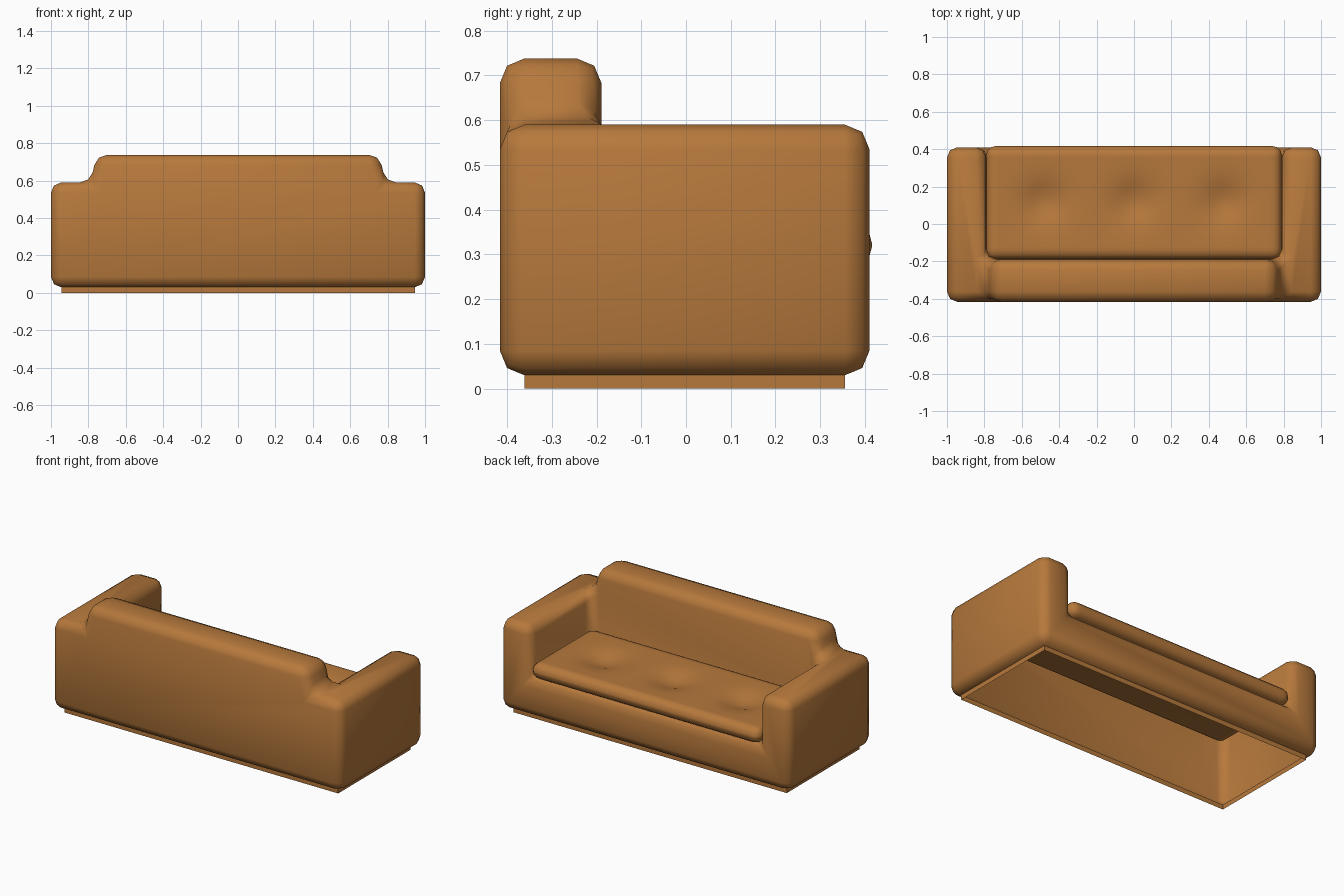
import bpy, bmesh, math

cube = bpy.data.objects.get("Cube")
if cube:
    bpy.data.objects.remove(cube)

leather = bpy.data.materials.new("tan leather")
leather.use_nodes = True
TAN = (0.47, 0.19, 0.045, 1)
leather.diffuse_color = TAN
leather.node_tree.nodes["Principled BSDF"].inputs["Base Color"].default_value = TAN


def make_object(name, bm):
    bmesh.ops.recalc_face_normals(bm, faces=bm.faces)
    mesh = bpy.data.meshes.new(name)
    bm.to_mesh(mesh)
    bm.free()
    mesh.materials.append(leather)
    ob = bpy.data.objects.new(name, mesh)
    bpy.context.collection.objects.link(ob)
    bpy.ops.object.select_all(action='DESELECT')
    ob.select_set(True)
    bpy.context.view_layer.objects.active = ob
    bpy.ops.object.shade_smooth_by_angle(angle=math.radians(50))
    return ob


def round_edges(bm, radius, segments):
    bmesh.ops.recalc_face_normals(bm, faces=bm.faces)
    bmesh.ops.bevel(bm, geom=bm.edges[:], offset=radius, segments=segments,
                    profile=0.5, affect='EDGES', clamp_overlap=True)


# Corner lines of the frame: foot, arm outer top, arm inner top, seat, back top
LINES = {"A": (1, 0.03), "B": (1, 0.59), "C": (0.79, 0.59),
         "D": (0.79, 0.27), "T": (0.755, 0.738)}
# Depths: rear, front of the backrest, front
DEPTHS = {"r": -0.416, "m": -0.189, "f": 0.41}

bm = bmesh.new()
corners = {}


def corner(key, side):
    if (key, side) not in corners:
        x, z = LINES[key[0]]
        corners[key, side] = bm.verts.new((x * side, DEPTHS[key[1]], z))
    return corners[key, side]


# Faces that cross the middle: rear, front, inner back, seat, back top, bottom
for half in ("Ar Br Cr Tr", "Af Bf Cf Df", "Dm Cm Tm", "Dm Df", "Tr Tm", "Ar Af"):
    keys = half.split()
    bm.faces.new([corner(k, 1) for k in keys] +
                 [corner(k, -1) for k in reversed(keys)])

# Faces on each side: arm outside, arm top, arm inside, back shoulder
for side in (1, -1):
    for loop in ("Ar Af Bf Br", "Br Bf Cf Cm Cr", "Cf Df Dm Cm", "Cr Cm Tm Tr"):
        bm.faces.new([corner(k, side) for k in loop.split()])

round_edges(bm, 0.055, 2)

# Open the underside and drop a thin skirt to the floor
bm.normal_update()
under = max((f for f in bm.faces if f.normal.z < -0.99), key=lambda f: f.calc_area())
rim = under.edges[:]
bmesh.ops.delete(bm, geom=[under], context='FACES_ONLY')
skirt = bmesh.ops.extrude_edge_only(bm, edges=rim)
for g in skirt["geom"]:
    if isinstance(g, bmesh.types.BMVert):
        g.co.z = 0
make_object("sofa_frame", bm)

# Seat cushion with three tufted dimples
bm = bmesh.new()
bmesh.ops.create_cube(bm, size=1)
bmesh.ops.scale(bm, vec=(1.58, 0.604, 0.098), verts=bm.verts)
bmesh.ops.translate(bm, vec=(0, 0.114, 0.321), verts=bm.verts)
round_edges(bm, 0.047, 3)
for axis, lo, step, count in ((0, -0.72, 0.04, 37), (1, -0.12, 0.04, 13)):
    for i in range(count):
        co, no = [0, 0, 0], [0, 0, 0]
        co[axis], no[axis] = lo + step * i, 1
        bmesh.ops.bisect_plane(bm, geom=bm.verts[:] + bm.edges[:] + bm.faces[:],
                               plane_co=co, plane_no=no)
for v in bm.verts:
    if v.co.z > 0.36:
        for cx in (-0.48, 0, 0.48):
            d = math.hypot(v.co.x - cx, v.co.y - 0.12)
            v.co.z -= 0.04 * math.exp(-(d / 0.11) ** 2)
make_object("seat_cushion", bm)
